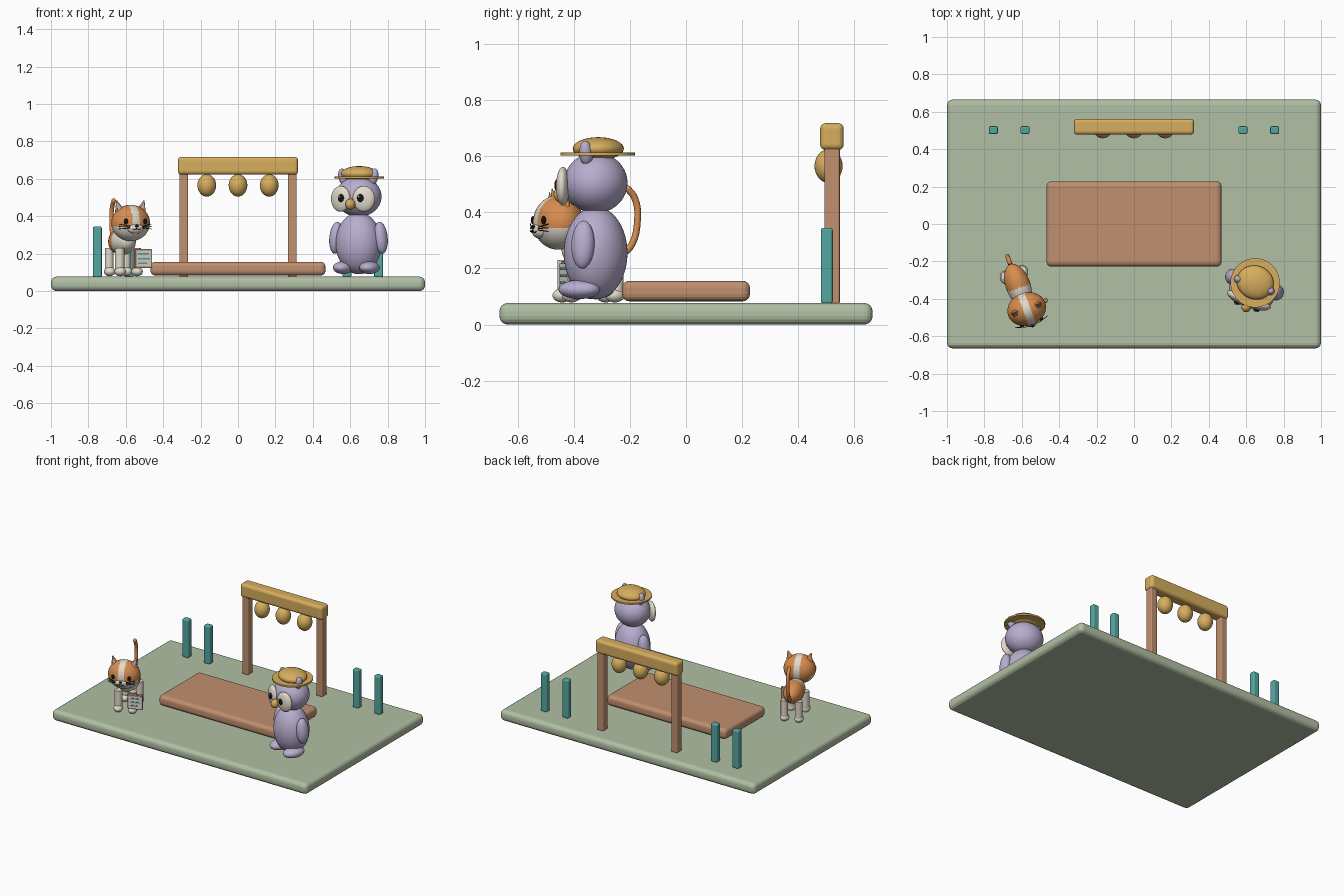
import bpy, bmesh
from math import radians
from mathutils import Matrix, Vector, Euler

old = bpy.data.objects.get("Cube")
if old:
    bpy.data.objects.remove(old, do_unlink=True)


def material(name, *rgb):
    m = bpy.data.materials.new(name)
    m.use_nodes = True
    col = [(c / 255) ** 2.2 for c in rgb] + [1]
    m.diffuse_color = col
    m.node_tree.nodes["Principled BSDF"].inputs["Base Color"].default_value = col
    return m


green = material("sage_green", 176, 191, 163)
brown = material("warm_wood", 190, 142, 110)
gold = material("straw_gold", 214, 172, 94)
teal = material("teal", 86, 166, 160)
lilac = material("lilac", 183, 172, 206)
orange = material("ginger", 214, 140, 80)
cream = material("cream", 226, 219, 204)
black = material("soft_black", 28, 26, 26)

WORLD = Matrix()
frame = WORLD  # placement of the figure currently being built


def finish(name, bm, mat, loc, rot=(0, 0, 0), smooth=True):
    me = bpy.data.meshes.new(name)
    bm.to_mesh(me)
    bm.free()
    me.materials.append(mat)
    for p in me.polygons:
        p.use_smooth = smooth
    ob = bpy.data.objects.new(name, me)
    bpy.context.scene.collection.objects.link(ob)
    turn = Euler([radians(a) for a in rot]).to_matrix().to_4x4()
    ob.matrix_world = frame @ Matrix.Translation(loc) @ turn
    return ob


def ball(name, mat, loc, radii, rot=(0, 0, 0), seg=32):
    bm = bmesh.new()
    bmesh.ops.create_uvsphere(bm, u_segments=seg, v_segments=seg // 2, radius=1)
    bmesh.ops.scale(bm, vec=radii, verts=bm.verts)
    return finish(name, bm, mat, loc, rot)


def cone(name, mat, loc, r1, r2, depth, rot=(0, 0, 0), flat=1):
    bm = bmesh.new()
    bmesh.ops.create_cone(bm, cap_ends=True, segments=32, radius1=r1, radius2=r2, depth=depth)
    bmesh.ops.scale(bm, vec=(1, flat, 1), verts=bm.verts)
    ob = finish(name, bm, mat, loc, rot)
    for p in ob.data.polygons:
        p.use_smooth = len(p.vertices) < 5
    return ob


def box(name, mat, lo, hi, bevel=0.0):
    lo, hi = Vector(lo), Vector(hi)
    bm = bmesh.new()
    bmesh.ops.create_cube(bm, size=1)
    bmesh.ops.scale(bm, vec=hi - lo, verts=bm.verts)
    if bevel:
        bmesh.ops.bevel(bm, geom=bm.edges[:], offset=bevel, segments=4, profile=0.5, affect='EDGES')
    return finish(name, bm, mat, (lo + hi) / 2, smooth=False)


def tube(name, mat, points, radius):
    cu = bpy.data.curves.new(name, 'CURVE')
    cu.dimensions = '3D'
    cu.bevel_depth = radius
    cu.bevel_resolution = 3
    cu.use_fill_caps = True
    sp = cu.splines.new('BEZIER')
    sp.bezier_points.add(len(points) - 1)
    for b, p in zip(sp.bezier_points, points):
        b.co = p
        b.handle_left_type = b.handle_right_type = 'AUTO'
    cu.materials.append(mat)
    ob = bpy.data.objects.new(name, cu)
    bpy.context.scene.collection.objects.link(ob)
    ob.matrix_world = frame.copy()
    return ob


def patch(ob, mat, loc, rule):
    """Give a second colour to the faces whose centre meets the rule."""
    ob.data.materials.append(mat)
    for p in ob.data.polygons:
        if rule(p.center + Vector(loc)):
            p.material_index = 1


# Ground slab and stage
box("ground_slab", green, (-1, -0.665, 0), (1, 0.665, 0.077), 0.03)
box("stage", brown, (-0.468, -0.228, 0.083), (0.468, 0.228, 0.156), 0.026)

# Gate with hanging lanterns
box("gate_beam", gold, (-0.322, 0.478, 0.622), (0.322, 0.562, 0.718), 0.02)
for s in (-1, 1):
    box("gate_post", brown, (s * 0.29 - 0.024, 0.493, 0.075), (s * 0.29 + 0.024, 0.548, 0.64), 0.006)
for i in (-1, 0, 1):
    ball("lantern", gold, (i * 0.167, 0.508, 0.565), (0.05, 0.05, 0.06))

# Marker posts
for x in (-0.752, -0.583, 0.583, 0.752):
    box("marker_post", teal, (x - 0.024, 0.481, 0.075), (x + 0.024, 0.523, 0.345), 0.009)

# Cat
frame = Matrix.Translation((-0.608, -0.361, 0)) @ Matrix.Rotation(radians(20), 4, 'Z')
spot = (0, 0.035, 0.265)
body = ball("cat_body", orange, spot, (0.066, 0.12, 0.072), seg=64)
patch(body, cream, spot, lambda c: c.y < 0.02 or c.z < 0.205)
spot = (0, -0.1, 0.364)
head = ball("cat_head", orange, spot, (0.105, 0.088, 0.097), seg=96)
patch(head, cream, spot, lambda c: abs(c.x) < 0.02 or (c.z < 0.345 and c.y < -0.06))
ball("cat_muzzle", cream, (0, -0.172, 0.335), (0.045, 0.024, 0.028))
ball("cat_nose", black, (0, -0.196, 0.348), (0.01, 0.007, 0.007))
for s in (-1, 1):
    cone("cat_ear", orange, (s * 0.066, -0.095, 0.443), 0.037, 0.003, 0.085, (0, s * 16, 0), 0.5)
    cone("cat_inner_ear", lilac, (s * 0.066, -0.109, 0.441), 0.027, 0.002, 0.066, (-6, s * 16, 0), 0.4)
    ball("cat_eye", black, (s * 0.054, -0.175, 0.372), (0.012, 0.009, 0.015))
    tube("cat_mouth", black, [(0, -0.197, 0.336), (s * 0.012, -0.196, 0.328), (s * 0.024, -0.192, 0.333)], 0.002)
    for k in (-1, 0, 1):
        tube("cat_whisker", black, [(s * 0.036, -0.19, 0.342 + k * 0.005), (s * 0.092, -0.172, 0.345 + k * 0.013)], 0.0018)
    for y, r in ((-0.06, 0.025), (0.105, 0.023)):
        cone("cat_leg", cream, (s * 0.048, y, 0.16), r, r, 0.14)
        ball("cat_paw", cream, (s * 0.048, y - 0.008, 0.104), (0.03, 0.035, 0.025))
tube("cat_tail", orange, [(0, 0.135, 0.245), (0, 0.175, 0.28), (0, 0.2, 0.37), (0, 0.19, 0.45), (0, 0.165, 0.483)], 0.012)
ball("cat_tail_tip", orange, (0, 0.165, 0.483), (0.012, 0.012, 0.012))

# Notice board carried beside the cat
box("notice_back", brown, (0.022, -0.1, 0.122), (0.122, -0.08, 0.226), 0.005)
box("notice_sheet", cream, (0.028, -0.105, 0.13), (0.116, -0.098, 0.218))
for i, w in enumerate((0.06, 0.066, 0.05)):
    z = 0.199 - i * 0.025
    box("notice_line", teal, (0.04, -0.108, z - 0.004), (0.04 + w, -0.104, z + 0.004))

# Owl
frame = Matrix.Translation((0.645, -0.322, 0)) @ Matrix.Rotation(radians(-20), 4, 'Z')
ball("owl_body", lilac, (0, 0, 0.255), (0.124, 0.112, 0.165), seg=48)
ball("owl_head", lilac, (0, 0, 0.505), (0.124, 0.112, 0.108), seg=48)
ball("owl_beak", gold, (0, -0.128, 0.464), (0.026, 0.03, 0.03))
for s in (-1, 1):
    ball("owl_eye_disc", cream, (s * 0.066, -0.1, 0.493), (0.06, 0.024, 0.069), (0, 0, s * 14))
    ball("owl_pupil", black, (s * 0.055, -0.125, 0.497), (0.018, 0.01, 0.021))
    ball("owl_eye_glint", cream, (s * 0.055 - 0.006, -0.134, 0.505), (0.005, 0.004, 0.006))
    ball("owl_ear_tuft", lilac, (s * 0.086, -0.005, 0.61), (0.026, 0.024, 0.046), (0, s * 14, 0))
    ball("owl_wing", lilac, (s * 0.127, -0.002, 0.285), (0.036, 0.042, 0.086), (0, -s * 6, 0))
    ball("owl_foot", lilac, (s * 0.075, -0.035, 0.125), (0.052, 0.076, 0.034))

# Straw hat
cone("hat_brim", gold, (0, 0.008, 0.608), 0.132, 0.132, 0.011)
ball("hat_crown", gold, (0, 0.01, 0.627), (0.1, 0.09, 0.041))
